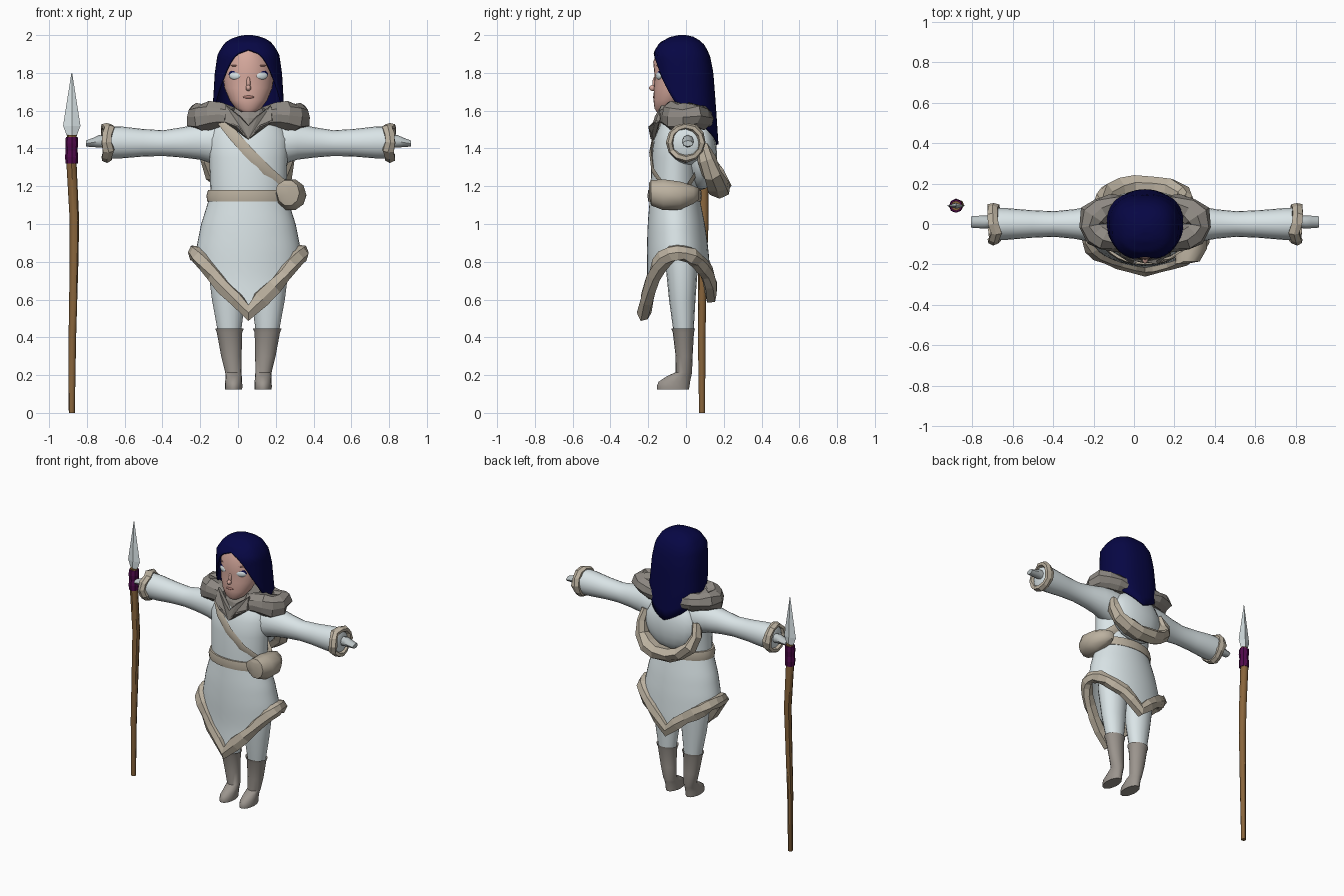
import bpy, bmesh, math, random
from mathutils import Vector, Matrix

random.seed(4)
if "Cube" in bpy.data.objects:
    bpy.data.objects.remove(bpy.data.objects["Cube"])
MID = 0.055                      # body centre line
X, Y, Z = Vector((1, 0, 0)), Vector((0, 1, 0)), Vector((0, 0, 1))


def material(name, *rgb):
    m = bpy.data.materials.new(name)
    m.use_nodes = True
    m.diffuse_color = (*rgb, 1)
    m.node_tree.nodes["Principled BSDF"].inputs["Base Color"].default_value = (*rgb, 1)
    return m


CLOTH = material("pale cloth", .72, .8, .82)
GLOVE = material("pale grey glove", .5, .55, .56)
TRIM = material("beige fur", .5, .44, .35)
MANTLE = material("grey fur", .27, .25, .225)
BOOT = material("grey leather", .33, .3, .27)
HAIR = material("navy hair", .002, .002, .058)
SKIN = material("skin", .68, .4, .34)
LIP = material("lip and brow", .42, .2, .17)
WOOD = material("wood", .25, .13, .045)
WRAP = material("purple wrap", .085, .003, .075)


def finish(name, bm, mat, smooth=True, mirror=False, thick=0, x=MID):
    bmesh.ops.recalc_face_normals(bm, faces=bm.faces)
    me = bpy.data.meshes.new(name)
    bm.to_mesh(me)
    bm.free()
    me.materials.append(mat)
    ob = bpy.data.objects.new(name, me)
    bpy.context.collection.objects.link(ob)
    ob.location.x = x
    if smooth:
        bpy.ops.object.select_all(action="DESELECT")
        ob.select_set(True)
        bpy.context.view_layer.objects.active = ob
        bpy.ops.object.shade_smooth_by_angle(angle=math.radians(45))
    if mirror:
        ob.modifiers.new("mirror", "MIRROR").use_mirror_merge = False
    if thick:
        s = ob.modifiers.new("thickness", "SOLIDIFY")
        s.thickness, s.offset = thick, -1


def bridge(bm, rings, closed=False):
    n = len(rings[0])
    for i in range(len(rings) - (not closed)):
        a, b = rings[i], rings[(i + 1) % len(rings)]
        for k in range(n):
            bm.faces.new((a[k], a[(k + 1) % n], b[(k + 1) % n], b[k]))


def loft(name, pts, mat, n=16, axis=None, ref=Y, closed=False, jitter=0, **kw):
    """Sweep ellipses; each point is x, y, z, radius, second radius."""
    bm, rings, cnt = bmesh.new(), [], len(pts)
    pos = [Vector(p[:3]) for p in pts]
    for i, p in enumerate(pts):
        nxt = pos[(i + 1) % cnt] if closed else pos[min(i + 1, cnt - 1)]
        prv = pos[i - 1] if closed else pos[max(i - 1, 0)]
        t = axis or (nxt - prv).normalized()
        u = t.cross(ref).normalized()
        v = t.cross(u)
        ring = []
        for k in range(n):
            a = math.tau * k / n
            f = 1 + random.uniform(-jitter, jitter)
            ring.append(bm.verts.new(pos[i] + f * (u * math.cos(a) * p[3] + v * math.sin(a) * p[4])))
        rings.append(ring)
    bridge(bm, rings, closed)
    if not closed:
        bm.faces.new(rings[0])
        bm.faces.new(rings[-1])
    finish(name, bm, mat, **kw)


def col(z, rx, front, back, cx=0):
    return (cx, (front + back) / 2, z, rx, (back - front) / 2)


def interp(table, v):
    table = sorted(table)
    v = min(max(v, table[0][0]), table[-1][0])
    for a, b in zip(table, table[1:]):
        if v <= b[0]:
            f = (v - a[0]) / (b[0] - a[0])
            return [p + (q - p) * f for p, q in zip(a, b)]


def on_profile(profile, ang, z, square=1):
    """Point on a shell; square below 1 gives a boxier outline."""
    _, rx, front, back = interp(profile, z)
    s, c = (math.copysign(abs(w) ** square, w) for w in (math.sin(ang), math.cos(ang)))
    return Vector((rx * s, (front + back) / 2 - (back - front) / 2 * c, z))


def drape(name, profile, hem, mat, power=1, square=1, rows=10, n=40, cap=False, thick=0):
    """Hanging shell whose lower edge height depends on the angle from the front."""
    bm, rings, top = bmesh.new(), [], profile[0][0]
    for r in range(rows + 1):
        t = (r / rows) ** power
        rings.append([bm.verts.new(on_profile(profile, a, top + (hem(a) - top) * t, square))
                      for a in (math.tau * k / n for k in range(n))])
    bridge(bm, rings)
    if cap:
        bm.faces.new(rings[0])
    finish(name, bm, mat, thick=thick)


def ball(name, loc, size, mat, turn=0, **kw):
    bm = bmesh.new()
    m = Matrix.Translation(loc) @ Matrix.Rotation(turn, 4, "Z") @ Matrix.Diagonal((*size, 1))
    bmesh.ops.create_uvsphere(bm, u_segments=16, v_segments=10, radius=1, matrix=m)
    finish(name, bm, mat, **kw)


# Boots and legs
loft("boots", [col(.43, .06, -.065, .038, .1), col(.447, .076, -.078, .048, .1), col(.425, .067, -.07, .042, .1),
               col(.3, .054, -.055, .035, .09), col(.215, .043, -.055, .032, .08),
               col(.195, .043, -.1, .028, .078), col(.165, .045, -.145, .022, .078),
               col(.14, .046, -.155, .018, .078), col(.125, .045, -.153, .016, .078)],
     BOOT, axis=Z, mirror=True)
loft("legs", [col(.42, .06, -.065, .04, .1), col(.6, .088, -.09, .05, .105),
              col(.8, .108, -.11, .065, .11), col(.95, .1, -.12, .07, .105),
              col(1.05, .08, -.1, .04, .09)], CLOTH, axis=Z, mirror=True)

# Torso, skirt and skirt trim
loft("torso", [col(1.1, .2, -.19, .07), col(1.2, .202, -.188, .065), col(1.35, .207, -.182, .07),
               col(1.45, .215, -.17, .09), col(1.53, .185, -.135, .09), col(1.58, .1, -.1, .08)],
     CLOTH, n=28, axis=Z)
SKIRT = [(1.15, .203, -.19, .07), (1, .25, -.203, .1), (.87, .276, -.207, .118),
         (.7, .29, -.205, .132), (.5, .29, -.222, .135)]


def skirt_hem(a):
    s = abs(math.sin(a))
    return .53 + .32 * s if math.cos(a) > 0 else .63 + .22 * s ** .85


drape("skirt", SKIRT, skirt_hem, CLOTH)
hem_path = [on_profile(SKIRT, a, skirt_hem(a)) for a in (math.tau * k / 28 for k in range(28))]
loft("skirt_trim", [(p.x * 1.04, p.y, p.z, .036, .044) for p in hem_path], TRIM, n=6, ref=Z,
     closed=True, jitter=.2, smooth=False)

# Belt, pouch and shoulder strap
loft("belt", [col(1.12, .218, -.2, .08), col(1.15, .222, -.204, .084), col(1.18, .214, -.2, .08)],
     TRIM, n=28, axis=Z)
loft("pouch", [(.18, -.195, 1.18, .035, .04), (.21, -.185, 1.165, .06, .07), (.222, -.12, 1.155, .085, .086),
               (.225, -.03, 1.15, .082, .078), (.215, .04, 1.155, .05, .05), (.2, .07, 1.16, .025, .03)],
     TRIM, n=10, axis=Y, ref=Z)
loft("strap_front", [(x, y, z, .028, .009) for x, y, z in
                     ((-.15, -.11, 1.56), (-.08, -.168, 1.47), (0, -.186, 1.38),
                      (.1, -.174, 1.28), (.19, -.12, 1.2))], TRIM, n=4)
loft("strap_back", [(x, y, z, .028, .009) for x, y, z in
                    ((-.13, .08, 1.54), (0, .085, 1.4), (.1, .062, 1.28), (.19, .01, 1.2))], TRIM, n=4)

# Sleeves, fur cuffs and hands
loft("sleeves", [(.1, 0, 1.42, .1, .12), (.19, 0, 1.43, .1, .112), (.26, 0, 1.436, .09, .095),
                 (.35, 0, 1.432, .073, .08), (.45, 0, 1.428, .063, .068), (.56, 0, 1.43, .068, .073),
                 (.68, 0, 1.432, .078, .085), (.75, 0, 1.432, .08, .085), (.765, 0, 1.432, .055, .055)],
     CLOTH, n=20, axis=X, ref=Z, mirror=True)
loft("cuffs", [(.745 + random.uniform(-.01, .01), .086 * math.sin(a), 1.432 + .086 * math.cos(a), .02, .03)
               for a in (math.tau * k / 12 for k in range(12))],
     TRIM, n=6, ref=X, closed=True, jitter=.2, smooth=False, mirror=True)
loft("hands", [(.74, .01, 1.434, .028, .03), (.79, .01, 1.438, .032, .033), (.82, .01, 1.432, .031, .025),
               (.86, .01, 1.426, .028, .016)], GLOVE, n=8, axis=X, ref=Z, mirror=True)

# Fur mantle, collar and hanging hood
loft("fur_mantle", [(.09, -.105, 1.57, .045, .05), (.14, -.085, 1.58, .06, .055),
                    (.195, -.07, 1.575, .07, .068), (.235, -.045, 1.568, .08, .075),
                    (.262, -.005, 1.565, .078, .068), (.25, .035, 1.572, .07, .072),
                    (.215, .065, 1.565, .065, .06), (.16, .09, 1.56, .055, .06), (.09, .1, 1.55, .045, .05)],
     MANTLE, n=9, ref=Z, jitter=.2, smooth=False, mirror=True)
loft("neck", [col(1.46, .07, -.155, .05), col(1.56, .12, -.135, .09), col(1.62, .12, -.1, .08)],
     MANTLE, n=12, axis=Z, smooth=False)
bm = bmesh.new()
lapel = [bm.verts.new(p) for p in ((0, -.187, 1.45), (.055, -.182, 1.52), (.125, -.16, 1.55),
                                   (.12, -.13, 1.63), (.05, -.165, 1.57), (0, -.18, 1.52))]
for i in range(1, 5):
    bm.faces.new((lapel[0], lapel[i], lapel[i + 1]))
finish("collar_lapels", bm, MANTLE, smooth=False, mirror=True, thick=.02)
ball("hood_cloth", (0, .08, 1.36), (.2, .085, .18), CLOTH)
half = [(.2, .085, 1.42, .025, .035), (.212, .11, 1.34, .035, .045), (.185, .14, 1.265, .045, .055),
        (.12, .165, 1.21, .05, .058), (.05, .178, 1.19, .05, .058)]
loft("hood_trim", half + [(-p[0], *p[1:]) for p in reversed(half)], TRIM, n=7, ref=Y,
     jitter=.2, smooth=False)

# Head and face
loft("head", [col(1.592, .035, -.155, -.1), col(1.612, .068, -.167, -.05), col(1.655, .1, -.172, 0),
              col(1.72, .127, -.17, .05), col(1.78, .135, -.166, .09), col(1.86, .13, -.174, .1),
              col(1.93, .09, -.14, .07)], SKIN, n=28, axis=Z)
ball("nose", (0, -.174, 1.72), (.014, .022, .016), SKIN)
ball("nose_bridge", (0, -.164, 1.745), (.011, .014, .035), SKIN)
ball("lashes", (.07, -.141, 1.792), (.037, .009, .022), HAIR, turn=.36, mirror=True)
ball("eyes", (.07, -.1435, 1.785), (.034, .011, .021), CLOTH, turn=.36, mirror=True)
ball("brows", (.066, -.149, 1.838), (.032, .006, .004), LIP, turn=.34, mirror=True)
ball("mouth", (0, -.168, 1.672), (.03, .008, .008), LIP)

# Hair
HAIR_SHAPE = [(2, .02, -.04, 0), (1.99, .075, -.085, .045), (1.96, .125, -.14, .09),
              (1.9, .163, -.178, .125), (1.8, .178, -.168, .145), (1.6, .19, -.15, .16),
              (1.42, .14, -.1, .172)]
HAIRLINE = [(0, 1.925), (18, 1.9), (33, 1.84), (45, 1.77), (62, 1.69), (80, 1.61), (95, 1.57),
            (130, 1.49), (180, 1.42)]


def hair_hem(a):
    return interp(HAIRLINE, math.degrees(min(a, math.tau - a)))[1]


drape("hair", HAIR_SHAPE, hair_hem, HAIR, power=1.6, square=.82, rows=14, n=48, cap=True, thick=.012)

# Spear
loft("spear_shaft", [(-.88, .085, 0, .016, .016), (-.877, .083, .4, .02, .02), (-.868, .088, .8, .023, .023),
                     (-.866, .095, 1.02, .025, .025), (-.882, .092, 1.33, .027, .027),
                     (-.88, .09, 1.47, .025, .025)], WOOD, n=8, axis=Z, x=0)
loft("spear_wrap", [(-.88, .09, 1.32 + .035 * i, .031 + .003 * (i % 2), .031 + .003 * (i % 2))
                    for i in range(5)], WRAP, n=8, axis=Z, jitter=.06, smooth=False, x=0)
loft("spear_head", [(-.88, .09, 1.45, .02, .015), (-.88, .09, 1.52, .046, .014),
                    (-.88, .09, 1.8, .002, .002)], CLOTH, n=4, axis=Z, smooth=False, x=0)
